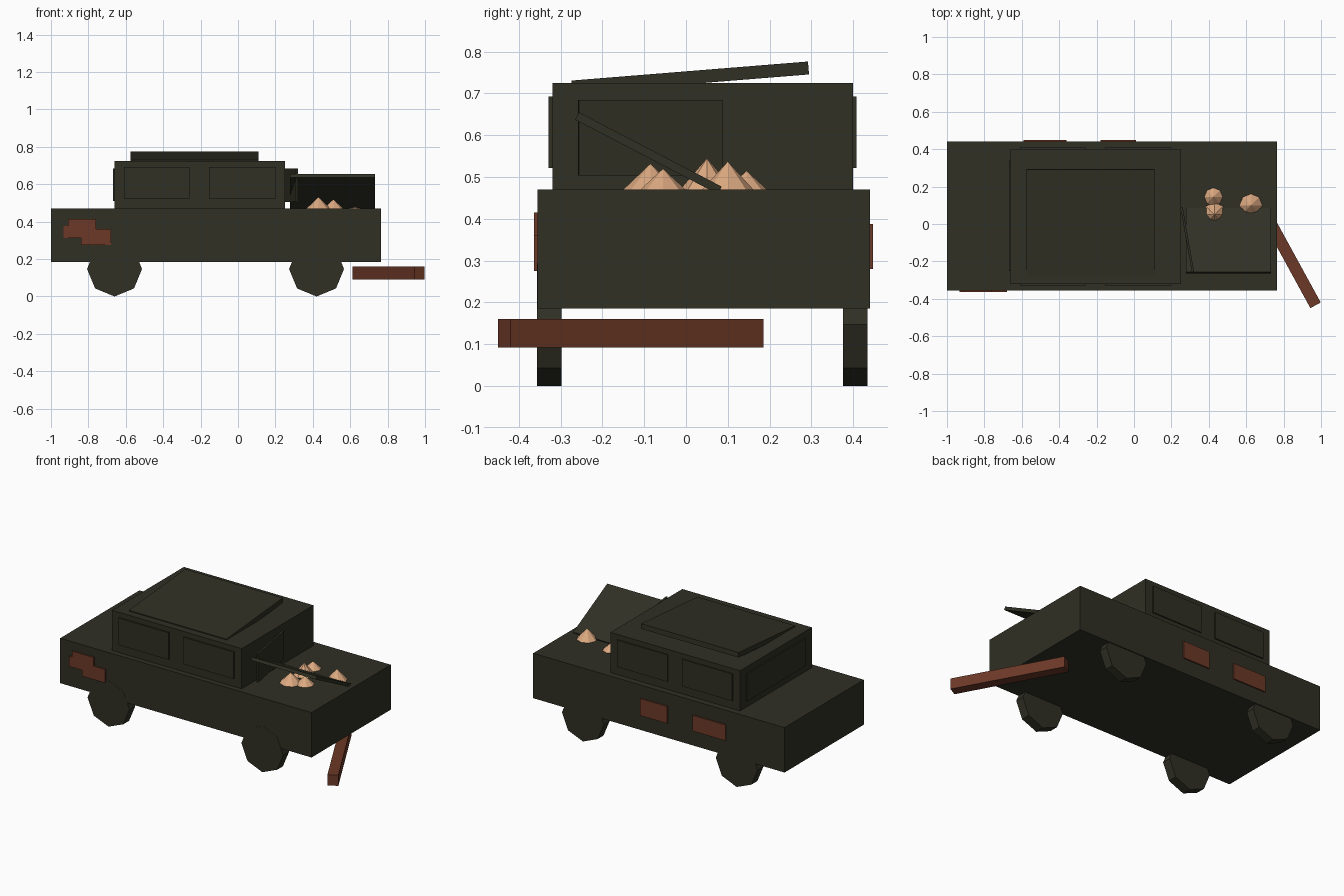
import bpy
from math import radians, pi

if "Cube" in bpy.data.objects:
    bpy.data.objects.remove(bpy.data.objects["Cube"], do_unlink=True)


def material(name, rgb):
    m = bpy.data.materials.new(name)
    m.use_nodes = True
    m.diffuse_color = (*rgb, 1)
    m.node_tree.nodes["Principled BSDF"].inputs["Base Color"].default_value = (*rgb, 1)
    return m


OLIVE = material("dark olive", (0.029, 0.029, 0.018))
RUST = material("rust brown", (0.15, 0.04, 0.02))
SAND = material("pale sand", (0.72, 0.40, 0.22))


def box(name, centre, size, mat=OLIVE, rot=(0, 0, 0)):
    bpy.ops.mesh.primitive_cube_add(size=1, location=centre,
                                    rotation=[radians(a) for a in rot])
    ob = bpy.context.object
    ob.name = name
    ob.scale = size
    ob.data.materials.append(mat)
    return ob


def span(name, x, y, z, mat=OLIVE):
    """Box given by its extents along each axis."""
    axes = (x, y, z)
    return box(name, [(a + b) / 2 for a, b in axes], [b - a for a, b in axes], mat)


# Body and cabin
span("body", (-1, 0.765), (-0.355, 0.44), (0.185, 0.47))
span("cabin", (-0.66, 0.25), (-0.32, 0.4), (0.46, 0.725))

# Loose roof panel, raised at the back
box("roof_panel", (-0.232, 0.01, 0.738), (0.685, 0.568, 0.031), rot=(4.6, 0, 0))

# Side windows, front and back
for side, y in (("front", (-0.329, -0.31)), ("back", (0.39, 0.408))):
    for i, x in enumerate(((-0.61, -0.258), (-0.155, 0.2))):
        span(f"{side}_window_{i + 1}", x, y, (0.522, 0.693))

# End windows, one of them hanging loose
span("end_window", (-0.668, -0.65), (-0.25, 0.34), (0.51, 0.685))
box("loose_window", (0.285, -0.085, 0.594), (0.012, 0.35, 0.18), rot=(0, 0, 10))

# Propped hood
box("hood", (0.505, -0.09, 0.557), (0.455, 0.385, 0.02), rot=(-27.5, 0, 0))

# Eight-sided wheels standing on a corner
for end, x in (("rear", -0.66), ("fore", 0.42)):
    for side, y in (("right", -0.327), ("left", 0.405)):
        bpy.ops.mesh.primitive_cylinder_add(vertices=8, radius=0.147, depth=0.058,
                                            location=(x, y, 0.147),
                                            rotation=(pi / 2, 0, 0))
        wheel = bpy.context.object
        wheel.name = f"{end}_{side}_wheel"
        wheel.data.materials.append(OLIVE)

# Rust patches
for i, (x, z) in enumerate((((-0.91, -0.76), (0.313, 0.415)),
                            ((-0.84, -0.68), (0.275, 0.36)),
                            ((-0.933, -0.8), (0.313, 0.377)))):
    span(f"front_rust_{i + 1}", x, (-0.364 + i * 0.0005, -0.35), z, RUST)
span("back_rust_1", (-0.59, -0.36), (0.43, 0.448), (0.28, 0.38), RUST)
span("back_rust_2", (-0.18, 0.01), (0.43, 0.448), (0.28, 0.388), RUST)

# Fallen bumper
box("bumper", (0.805, -0.132, 0.126), (0.063, 0.69, 0.068), RUST, (0, 0, 28.7))

# Pointed flames around the engine bay: x, y, radius, top
for i, (x, y, r, top) in enumerate(((0.425, 0.145, 0.05, 0.515),
                                    (0.43, 0.05, 0.065, 0.545),
                                    (0.625, 0.1, 0.062, 0.537),
                                    (0.43, -0.085, 0.066, 0.532),
                                    (0.51, -0.055, 0.055, 0.52))):
    bpy.ops.mesh.primitive_cone_add(vertices=8, radius1=r, depth=top - 0.469,
                                    location=(x, y, (top + 0.469) / 2))
    flame = bpy.context.object
    flame.name = f"flame_{i + 1}"
    flame.data.materials.append(SAND)
